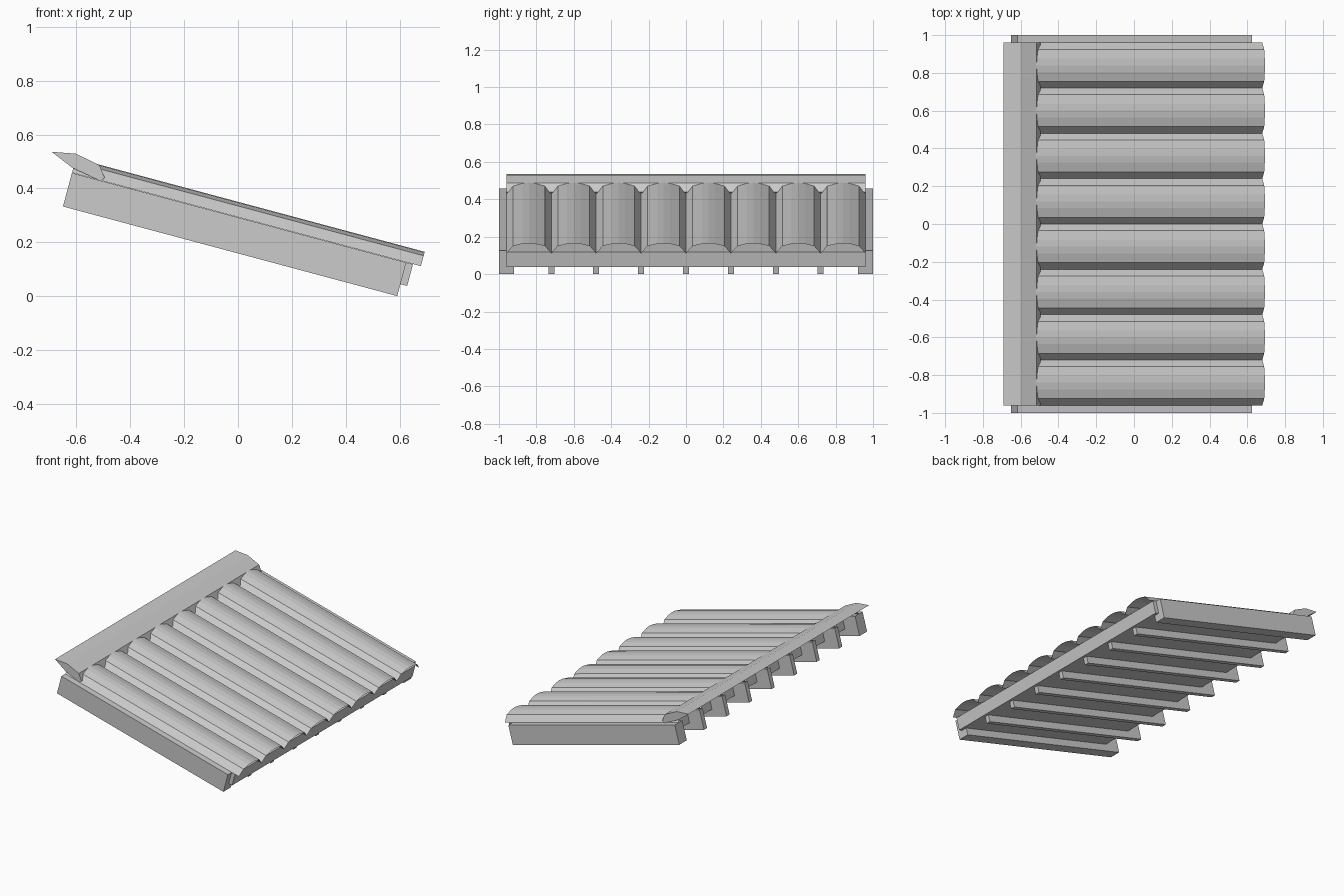
import bpy, bmesh, math
from mathutils import Vector

if "Cube" in bpy.data.objects:
    bpy.data.objects.remove(bpy.data.objects["Cube"])

A = math.radians(15)          # roof pitch
ORIGIN = (-0.65, 0.333)       # lower back corner of the rafters


def slope(u, y, v):
    """u runs down the slope, v is perpendicular to it."""
    return Vector((ORIGIN[0] + u * math.cos(A) + v * math.sin(A), y,
                   ORIGIN[1] - u * math.sin(A) + v * math.cos(A)))


def loft(name, start, end, closed=True):
    """Closed solid, or open sheet, between two matching outlines."""
    bm = bmesh.new()
    a = [bm.verts.new(p) for p in start]
    b = [bm.verts.new(p) for p in end]
    n = len(a)
    if closed:
        bm.faces.new(a)
        bm.faces.new(b[::-1])
    for i in range(n if closed else n - 1):
        j = (i + 1) % n
        bm.faces.new((a[i], b[i], b[j], a[j]))
    bm.normal_update()
    if closed:
        bmesh.ops.recalc_face_normals(bm, faces=bm.faces)
    else:
        bmesh.ops.reverse_faces(bm, faces=[f for f in bm.faces if f.normal.z < 0])
    mesh = bpy.data.meshes.new(name)
    bm.to_mesh(mesh)
    bm.free()
    ob = bpy.data.objects.new(name, mesh)
    bpy.context.collection.objects.link(ob)
    return ob


def board(name, u0, u1, y0, y1, v0, v1):
    rect = [(y0, v0), (y1, v0), (y1, v1), (y0, v1)]
    return loft(name, [slope(u0, y, v) for y, v in rect],
                [slope(u1, y, v) for y, v in rect])


# side beams
for side, y in (("front", -1), ("back", 0.92)):
    board(side + "_side_beam", 0, 1.285, y, y + 0.08, 0, 0.129)

# rafters under the tile valleys
for i in range(7):
    y = -0.72 + 0.24 * i
    board(f"rafter_{i + 1}", 0, 1.285, y - 0.016, y + 0.016, 0, 0.129)

# thick roof deck between the rafters, showing as a fascia at the eaves
board("roof_deck", 0.1, 1.311, -0.96, 0.96, 0.046, 0.129)

# barrel tiles: thin faceted arches, open underneath
half = [(0.12, 0.130), (0.085, 0.170), (0.035, 0.182)]
arch = [(-y, v) for y, v in half] + [(0, 0.185)] + half[::-1]
for i in range(8):
    yc = -0.84 + 0.24 * i
    loft(f"roof_tile_{i + 1}", [slope(0, yc + y, v) for y, v in arch],
         [slope(1.341, yc + y, v) for y, v in arch], closed=False)

# ridge cap along the upper edge
cap = [(-0.692, 0.536), (-0.602, 0.529), (-0.515, 0.487),
       (-0.495, 0.44), (-0.51, 0.428), (-0.614, 0.476)]
loft("ridge_cap", [Vector((x, -0.96, z)) for x, z in cap],
     [Vector((x, 0.96, z)) for x, z in cap])
